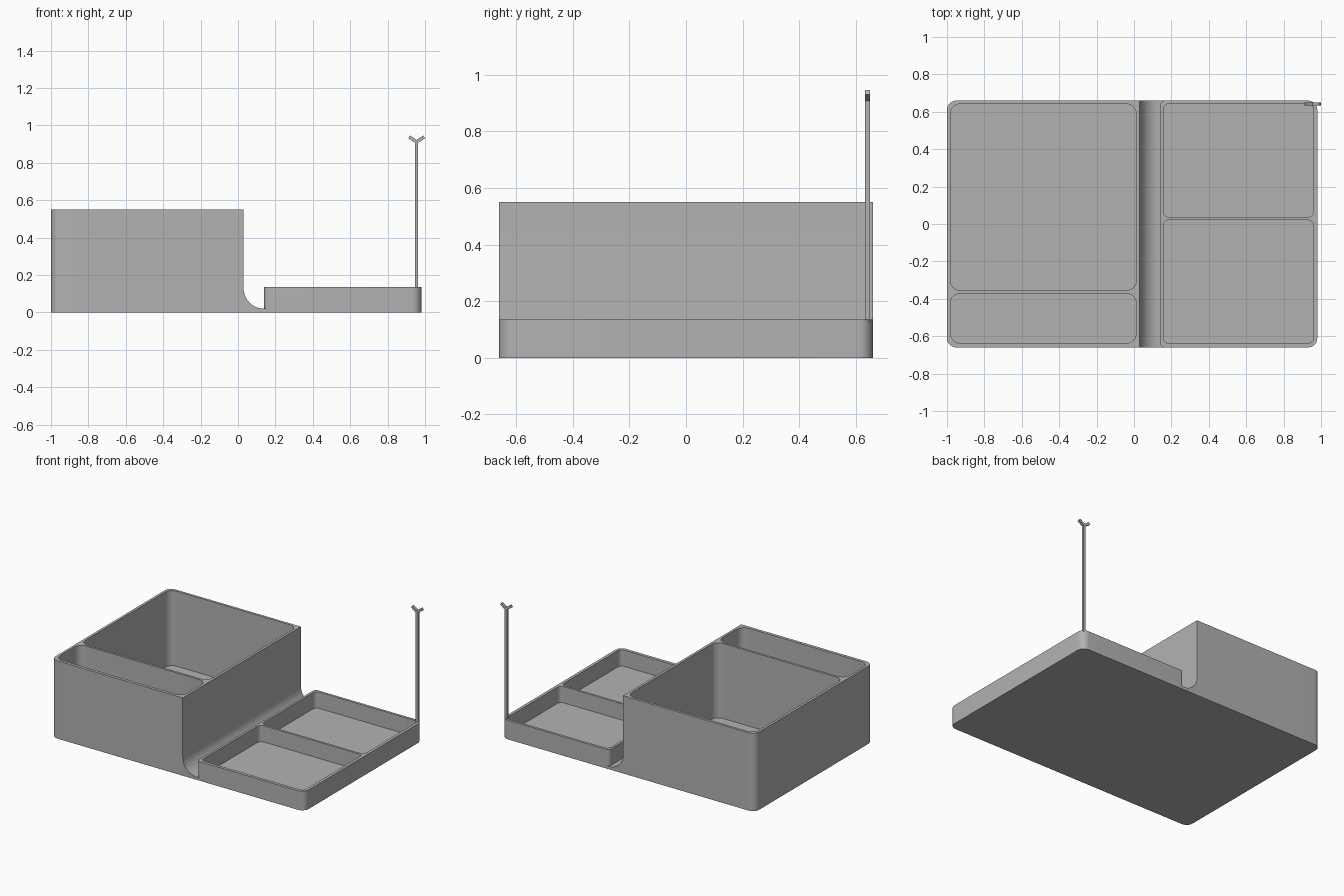
import bpy, bmesh, math
from mathutils import Vector

if "Cube" in bpy.data.objects:
    bpy.data.objects.remove(bpy.data.objects["Cube"])

gray = bpy.data.materials.new("plain gray")
gray.diffuse_color = (0.448, 0.448, 0.448, 1)
gray.use_nodes = True
gray.node_tree.nodes["Principled BSDF"].inputs["Base Color"].default_value = gray.diffuse_color


def prism(name, outline, offset, direction):
    """Closed solid: a flat outline extruded along a direction."""
    bm = bmesh.new()
    face = bm.faces.new([bm.verts.new(Vector(p) + Vector(offset)) for p in outline])
    ext = bmesh.ops.extrude_face_region(bm, geom=[face])
    bmesh.ops.translate(bm, vec=direction,
                        verts=[v for v in ext["geom"] if isinstance(v, bmesh.types.BMVert)])
    bmesh.ops.recalc_face_normals(bm, faces=bm.faces)
    mesh = bpy.data.meshes.new(name)
    bm.to_mesh(mesh)
    bm.free()
    mesh.materials.append(gray)
    obj = bpy.data.objects.new(name, mesh)
    bpy.context.collection.objects.link(obj)
    return obj


def rounded_prism(name, x0, x1, y0, y1, z0, z1, r_left, r_right):
    """Upright block with rounded corners; a zero radius stays sharp."""
    pts = []
    corners = [(x1, y1, r_right, 0), (x0, y1, r_left, 90),
               (x0, y0, r_left, 180), (x1, y0, r_right, 270)]
    for cx, cy, r, start in corners:
        sx = -1 if cx == x1 else 1
        sy = -1 if cy == y1 else 1
        steps = 10 if r else 0
        for i in range(steps + 1):
            a = math.radians(start + 90 * i / max(steps, 1))
            pts.append((cx + sx * r + r * math.cos(a), cy + sy * r + r * math.sin(a), 0))
    return prism(name, pts, (0, 0, z0), (0, 0, z1 - z0))


def combine(target, tool, operation):
    mod = target.modifiers.new(operation.lower(), 'BOOLEAN')
    mod.object, mod.operation, mod.solver = tool, operation, 'EXACT'
    bpy.context.view_layer.objects.active = target
    bpy.ops.object.modifier_apply(modifier=mod.name)
    bpy.data.objects.remove(tool)


HALF, FLOOR, TALL, LOW = 0.66, 0.02, 0.55, 0.135

# Tall box with the curved pen channel beside it
R = 0.11
profile = [(-0.8, 0, 0), (-0.8, 0, TALL), (0.03, 0, TALL)]
for i in range(17):
    a = math.pi + math.pi / 2 * i / 16
    profile.append((0.03 + R + R * math.cos(a), 0, FLOOR + R + R * math.sin(a)))
profile += [(0.25, 0, FLOOR), (0.25, 0, 0)]
body = prism("organizer_body", profile, (0, -HALF, 0), (0, 2 * HALF, 0))
combine(body, rounded_prism("box_end", -1, -0.3, -HALF, HALF, 0, TALL, 0.05, 0), 'UNION')

# Low tray
combine(body, rounded_prism("tray", 0.14, 0.98, -HALF, HALF, 0, LOW, 0.025, 0.05), 'UNION')

# Compartments: two deep, two shallow
for x0, x1, y0, y1, r in [(-0.982, 0.012, -0.355, 0.642, 0.055),
                          (-0.982, 0.012, -0.638, -0.371, 0.055),
                          (0.157, 0.959, 0.037, 0.642, 0.03),
                          (0.157, 0.959, -0.638, 0.021, 0.03)]:
    combine(body, rounded_prism("pocket", x0, x1, y0, y1, FLOOR, 0.8, r, r), 'DIFFERENCE')

# Thin post with a forked tip at the back right corner
PX, PY, W = 0.955, 0.641, 0.0085
post = rounded_prism("post", PX - W, PX + W, PY - W, PY + W, LOW - 0.01, 0.91, 0, 0)
fork = prism("post_fork",
             [(PX, 0, 0.902), (1.0, 0, 0.931), (0.99, 0, 0.946),
              (PX, 0, 0.922), (0.92, 0, 0.946), (0.91, 0, 0.931)],
             (0, PY - W, 0), (0, 2 * W, 0))

# Smooth the rounded corners only
bpy.ops.object.select_all(action='DESELECT')
body.select_set(True)
bpy.context.view_layer.objects.active = body
bpy.ops.object.shade_smooth_by_angle(angle=math.radians(30))
